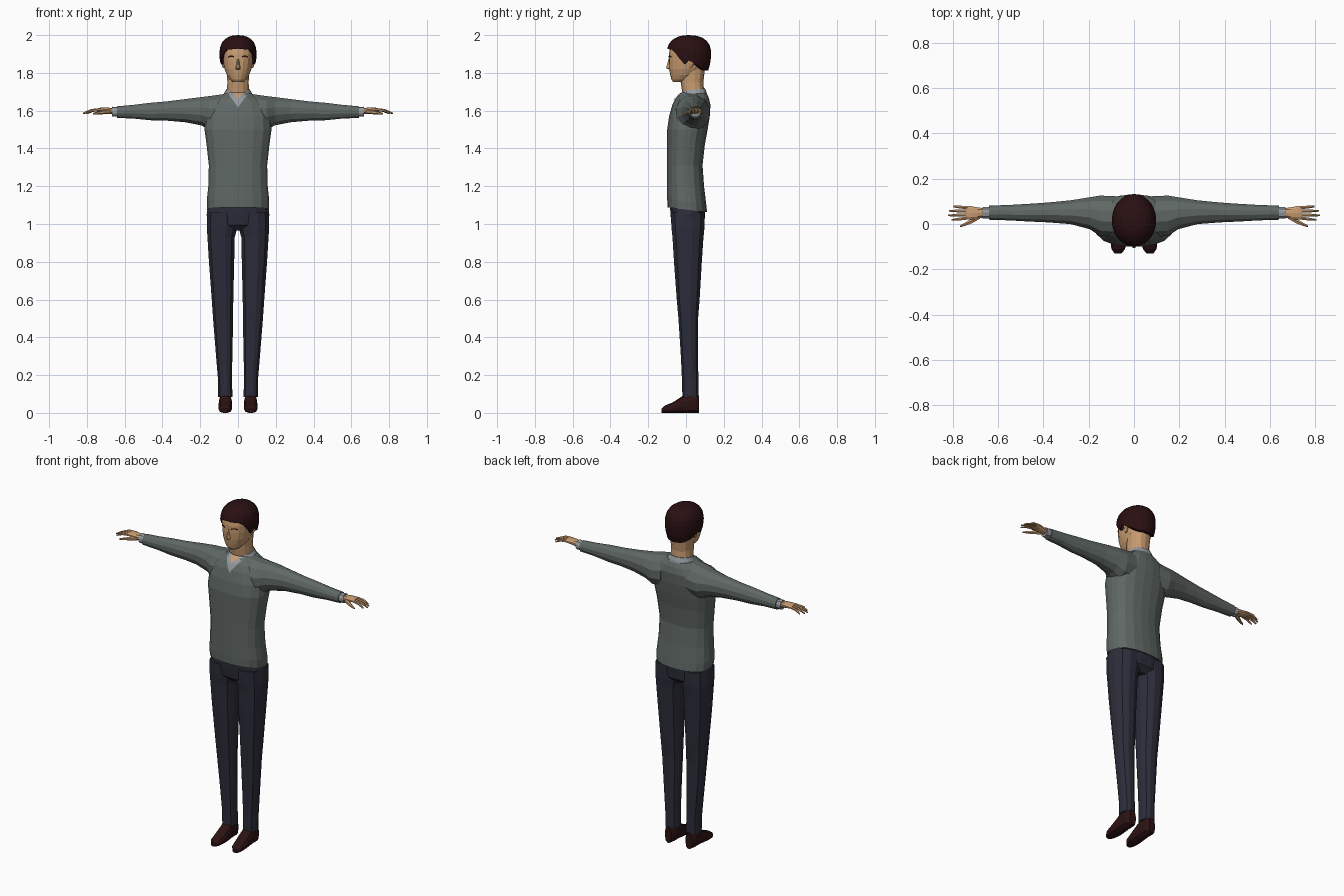
import bpy, bmesh, math
from mathutils import Vector
from mathutils.bvhtree import BVHTree


def material(name, rgb):
    m = bpy.data.materials.new(name)
    m.diffuse_color = (*rgb, 1)
    return m


SWEATER = material("grey green knit", (0.115, 0.138, 0.128))
TROUSER = material("dark navy cloth", (0.026, 0.026, 0.044))
HAIR = material("dark brown hair", (0.022, 0.005, 0.006))
SHOE = material("brown leather", (0.026, 0.006, 0.006))
SKIN = material("skin", (0.58, 0.33, 0.165))
SHIRT = material("light grey shirt", (0.30, 0.32, 0.35))


def finish(name, bm, mat, mirror=False):
    bmesh.ops.recalc_face_normals(bm, faces=bm.faces)
    me = bpy.data.meshes.new(name)
    bm.to_mesh(me)
    bm.free()
    me.materials.append(mat)
    ob = bpy.data.objects.new(name, me)
    bpy.context.collection.objects.link(ob)
    if mirror:
        ob.modifiers.new("mirror", 'MIRROR')
    return ob


def skin_rows(bm, rows, closed=True):
    n = len(rows[0])
    for a, b in zip(rows, rows[1:]):
        for i in range(n if closed else n - 1):
            j = (i + 1) % n
            bm.faces.new((a[i], a[j], b[j], b[i]))


def loft(name, axis, rings, mat, n=14, p=2.3, tilt=0.0, mirror=False, cut=None):
    """Rings are (position, lo_u, hi_u, lo_v, hi_v) across the given axis."""
    order = {'x': (2, 0, 1), 'y': (0, 2, 1), 'z': (0, 1, 2)}[axis]
    bm = bmesh.new()
    rows = []
    for pos, u0, u1, v0, v1 in rings:
        row = []
        for i in range(n):
            a = 2 * math.pi * (i + 0.5) / n
            c, s = math.cos(a), math.sin(a)
            k = (abs(c) ** p + abs(s) ** p) ** (-1 / p)
            u = (u0 + u1) / 2 + (u1 - u0) / 2 * c * k
            v = (v0 + v1) / 2 + (v1 - v0) / 2 * s * k
            co = (u, v, pos + tilt * v)
            row.append(bm.verts.new([co[order[j]] for j in range(3)]))
        rows.append(row)
    skin_rows(bm, rows)
    bm.faces.new(rows[0])
    bm.faces.new(rows[-1])
    if cut:
        gone = [f for f in bm.faces if cut(f.calc_center_median())]
        bmesh.ops.delete(bm, geom=gone, context='FACES')
    return finish(name, bm, mat, mirror)


def decal(name, target, rows_xz, mat, lift=0.004, mirror=False):
    """Thin patch laid on the front of the target."""
    tb = bmesh.new()
    tb.from_mesh(target.data)
    tree = BVHTree.FromBMesh(tb)
    tb.free()
    bm = bmesh.new()
    rows = []
    for r in rows_xz:
        row = []
        for x, z in r:
            hit = tree.ray_cast(Vector((x, -1, z)), Vector((0, 1, 0)))[0]
            row.append(bm.verts.new((x, (hit.y if hit else 0) - lift, z)))
        rows.append(row)
    skin_rows(bm, rows, closed=False)
    return finish(name, bm, mat, mirror)


def sym(z, w, f, b):
    return (z, -w, w, f, b)


def vee(z0, z1, w):
    return [[(w * max(t / 5, 0.03) * c / 3, z0 + (z1 - z0) * t / 5) for c in range(-3, 4)]
            for t in range(6)]


# sweater body and sleeves
body = loft("sweater_body", 'z', [
    sym(1.083, .158, -.09, .10), sym(1.08, .164, -.098, .112), sym(1.125, .166, -.10, .107),
    sym(1.20, .158, -.10, .096), sym(1.31, .155, -.10, .088), sym(1.42, .167, -.10, .10),
    sym(1.50, .178, -.10, .115), sym(1.57, .173, -.09, .126), sym(1.63, .148, -.073, .13),
    sym(1.665, .118, -.055, .122), sym(1.688, .078, -.033, .112), sym(1.70, .06, -.012, .10)],
    SWEATER, n=20, p=2.5)
for v in body.data.vertices:                       # hem dips at the back
    if v.co.z < 1.13:
        v.co.z -= 0.12 * (v.co.y + .1) - .008
loft("sleeve", 'x', [
    (.08, -.06, .125, 1.50, 1.69), (.15, -.055, .128, 1.495, 1.68), (.195, -.025, .12, 1.52, 1.674),
    (.28, -.002, .106, 1.537, 1.663), (.38, .006, .096, 1.546, 1.65), (.465, .01, .09, 1.548, 1.643),
    (.55, .015, .085, 1.557, 1.632), (.64, .018, .082, 1.561, 1.624)],
    SWEATER, n=12, p=2.1, mirror=True)

# shirt cuffs, collar and neckline
loft("shirt_cuff", 'x', [(.62, .024, .076, 1.57, 1.618), (.668, .024, .076, 1.568, 1.621)],
     SHIRT, n=10, mirror=True)
loft("shirt_collar", 'z', [
    sym(1.655, .082, -.035, .115), sym(1.685, .074, -.026, .108), sym(1.705, .063, -.018, .10)],
    SHIRT, n=18, tilt=.14, cut=lambda c: abs(c.x) < .035 and c.y < .01)
decal("shirt_front", body, vee(1.618, 1.695, .056), SHIRT)
decal("open_neck_skin", body, vee(1.664, 1.697, .03), SKIN, lift=.007)

# hands: palm, fingers, thumb
loft("palm", 'x', [(.655, .03, .07, 1.58, 1.612), (.69, .022, .074, 1.586, 1.617),
                   (.72, .018, .08, 1.592, 1.617), (.742, .018, .08, 1.595, 1.614)],
     SKIN, n=10, mirror=True)
for i, (y, tip_y, tip) in enumerate([(.026, .018, .805), (.041, .038, .82),
                                     (.057, .058, .815), (.072, .077, .797)]):
    mid = (.735 + tip) / 2
    loft(f"finger_{i + 1}", 'x', [
        (.735, y - .0075, y + .0075, 1.597, 1.613),
        (mid, (y + tip_y) / 2 - .007, (y + tip_y) / 2 + .007, 1.594, 1.609),
        (tip, tip_y - .004, tip_y + .004, 1.582, 1.59)], SKIN, n=6, mirror=True)
loft("thumb", 'x', [(.68, .022, .045, 1.583, 1.607), (.715, .002, .025, 1.581, 1.602),
                    (.745, -.009, .007, 1.58, 1.595), (.768, -.015, -.006, 1.58, 1.588)],
     SKIN, n=6, mirror=True)

# trousers
loft("trouser_hips", 'z', [
    sym(.965, .14, -.045, .07), sym(.995, .163, -.076, .098), sym(1.05, .167, -.083, .101),
    sym(1.11, .158, -.086, .098)], TROUSER, n=16, p=2.5)
loft("trouser_leg", 'z', [
    (.085, .028, .106, -.02, .066), (.17, .032, .106, -.022, .066), (.30, .029, .117, -.028, .065),
    (.50, .025, .133, -.041, .065), (.60, .024, .14, -.05, .073), (.80, .019, .155, -.065, .085),
    (.93, .016, .163, -.073, .094), (.975, .004, .166, -.078, .099), (1.06, .002, .164, -.083, .10)],
    TROUSER, n=12, p=2.4, mirror=True)

# shoes
loft("shoe", 'y', [
    (.07, .046, .088, 0, .09), (.05, .034, .1, 0, .105), (0, .033, .101, 0, .105),
    (-.025, .031, .102, 0, .085), (-.07, .031, .104, 0, .056), (-.11, .039, .1, 0, .04),
    (-.13, .055, .086, 0, .022)], SHOE, n=12, p=2.8, mirror=True)

# neck and head
loft("neck", 'z', [sym(1.64, .064, -.01, .10), sym(1.70, .06, -.02, .096),
                   sym(1.75, .057, -.028, .092), sym(1.82, .062, -.03, .10)], SKIN, n=14)
head = loft("head", 'z', [
    sym(1.752, .028, -.068, -.01), sym(1.766, .044, -.078, .025), sym(1.79, .06, -.084, .065),
    sym(1.82, .072, -.089, .088), sym(1.86, .08, -.091, .105), sym(1.90, .084, -.09, .112),
    sym(1.94, .082, -.082, .112), sym(1.975, .06, -.05, .09)], SKIN, n=18, p=2.2)
loft("nose", 'z', [sym(1.818, .01, -.092, -.07), sym(1.826, .014, -.106, -.07),
                   sym(1.845, .009, -.101, -.07), sym(1.88, .006, -.091, -.07)], SKIN, n=8)
loft("ear", 'z', [(1.825, .07, .08, .018, .03), (1.845, .07, .088, .014, .042),
                  (1.87, .07, .093, .014, .05), (1.885, .07, .085, .022, .042)],
     SKIN, n=8, mirror=True)
decal("eyebrow", head, [[(.02 + .008 * i, 1.883 + dz + (.004 if 0 < i < 4 else 0)) for i in range(5)]
                        for dz in (-.004, .004)], HAIR, lift=.005, mirror=True)

# hair cap with fringe, sideburns and nape
LINE = [(0, 1.928), (45, 1.922), (62, 1.88), (78, 1.845), (90, 1.867),
        (110, 1.842), (140, 1.815), (180, 1.812)]


def hairline(deg):
    for (a, za), (b, zb) in zip(LINE, LINE[1:]):
        if deg <= b:
            return za + (zb - za) * (deg - a) / (b - a)
    return LINE[-1][1]


bm = bmesh.new()
N, ROWS = 28, 8
rows = []
for k in range(-1, ROWS):
    row = []
    for i in range(N):
        a = 2 * math.pi * i / N
        low = hairline(math.degrees(min(a, 2 * math.pi - a)))
        t = math.sin(max(k, 0) / ROWS * math.pi / 2)
        z = low + (2.0 - low) * t
        if z > 1.9:
            r = (1 - ((z - 1.9) / .1) ** 2.5) ** (1 / 2.3)
        else:
            r = 1 - .14 * ((1.9 - z) / .09) ** 2
        if k < 0:
            r *= .8
        row.append(bm.verts.new((.098 * r * math.sin(a), .016 - .117 * r * math.cos(a), z)))
    rows.append(row)
skin_rows(bm, rows)
top = bm.verts.new((0, .016, 2.0))
for i in range(N):
    bm.faces.new((rows[-1][i], rows[-1][(i + 1) % N], top))
finish("hair", bm, HAIR)
